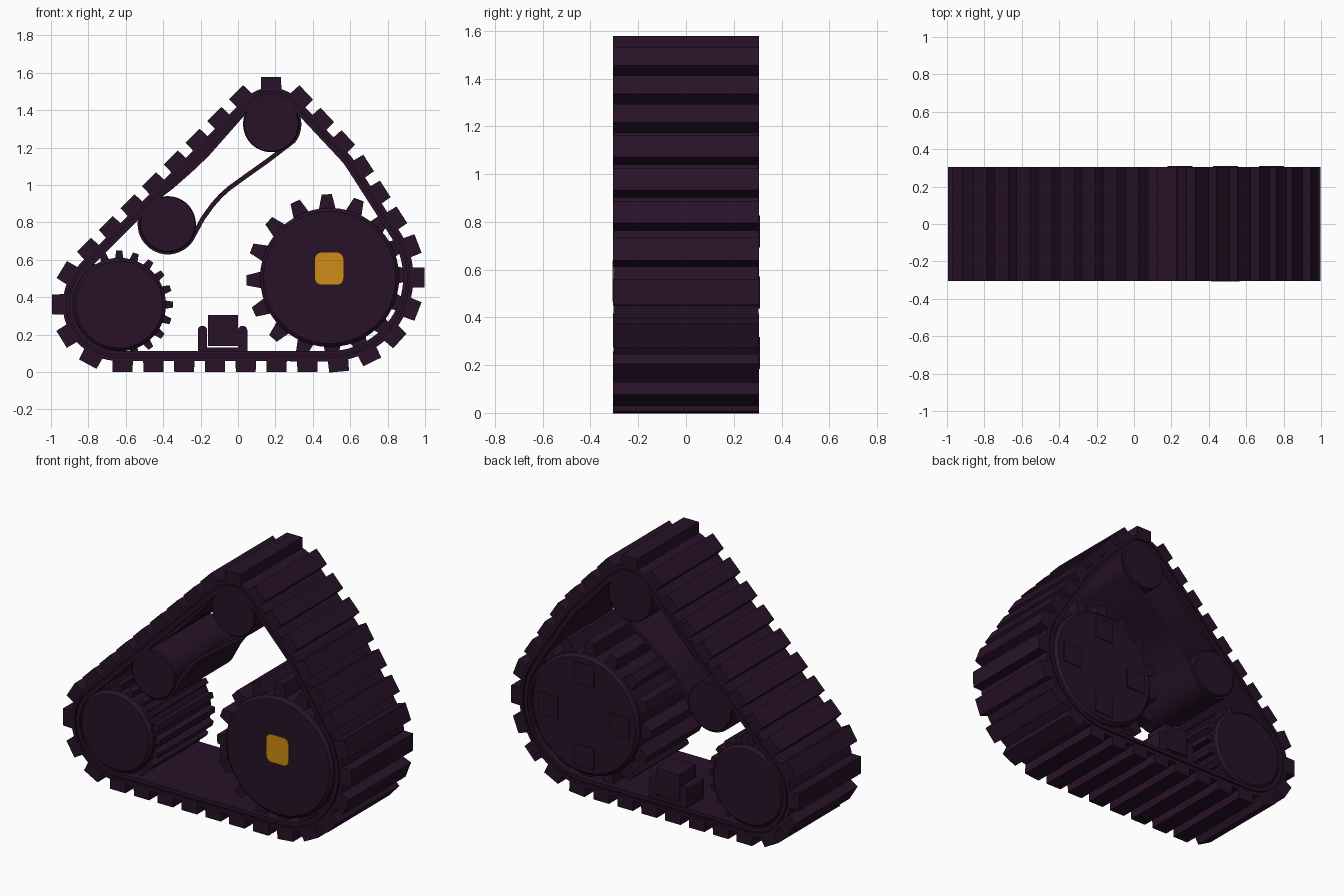
import bpy, bmesh, math
from mathutils import Vector
from mathutils.geometry import convex_hull_2d

if "Cube" in bpy.data.objects:
    bpy.data.objects.remove(bpy.data.objects["Cube"])

def material(name, col):
    m = bpy.data.materials.new(name)
    m.diffuse_color = (*col, 1)
    m.use_nodes = True
    m.node_tree.nodes["Principled BSDF"].inputs["Base Color"].default_value = m.diffuse_color
    return m

PLUM = material("dark plum", (0.021, 0.006, 0.021))
AMBER = material("amber", (0.62, 0.26, 0.008))

def finish(name, bm, mat):
    bmesh.ops.recalc_face_normals(bm, faces=bm.faces[:])
    me = bpy.data.meshes.new(name)
    bm.to_mesh(me)
    bm.free()
    me.materials.append(mat)
    ob = bpy.data.objects.new(name, me)
    bpy.context.collection.objects.link(ob)
    bpy.context.view_layer.objects.active = ob
    ob.select_set(True)
    bpy.ops.object.shade_smooth_by_angle(angle=math.radians(32))
    ob.select_set(False)
    return ob

def add_loft(bm, rings, wrap=False):
    """Bridge rings of xz points, each at its own y; cap the ends or wrap around."""
    loops = [[bm.verts.new((p[0], y, p[1])) for p in pts] for pts, y in rings]
    n = len(loops[0])
    pairs = list(zip(loops, loops[1:])) + ([(loops[-1], loops[0])] if wrap else [])
    for a, b in pairs:
        for i in range(n):
            j = (i + 1) % n
            bm.faces.new((a[i], a[j], b[j], b[i]))
    if not wrap:
        bm.faces.new(loops[0])
        bm.faces.new(loops[-1])

def loft(name, rings, mat=PLUM, wrap=False):
    bm = bmesh.new()
    add_loft(bm, rings, wrap)
    return finish(name, bm, mat)

def arc(c, r, a0=0, a1=360, n=48):
    full = a1 - a0 == 360
    return [Vector((c[0] + r * math.cos(math.radians(a)), c[1] + r * math.sin(math.radians(a))))
            for a in (a0 + (a1 - a0) * i / (n if full else n - 1) for i in range(n))]

def rect(x0, x1, z0, z1):
    return [(x0, z0), (x1, z0), (x1, z1), (x0, z1)]

def disc(name, c, r, y, bevel):
    loft(name, [(arc(c, r - bevel), -y), (arc(c, r), -y + bevel),
                (arc(c, r), y - bevel), (arc(c, r - bevel), y)])

def resample(pts, n):
    """n evenly spaced points with outward normals along a closed loop."""
    m = len(pts)
    segs = [(pts[(i + 1) % m] - pts[i]).length for i in range(m)]
    total, i, walked, pos = sum(segs), 0, 0, []
    for k in range(n):
        s = total * k / n
        while i < m - 1 and walked + segs[i] < s:
            walked += segs[i]
            i += 1
        pos.append(pts[i].lerp(pts[(i + 1) % m], (s - walked) / segs[i]))
    out = []
    for k in range(n):
        t = (pos[(k + 1) % n] - pos[k - 1]).normalized()
        out.append((pos[k], Vector((t.y, -t.x)), t))
    return out

def band(name, path, d0, d1, w):
    outer = [p + nrm * d0 for p, nrm, t in path]
    inner = [p + nrm * d1 for p, nrm, t in path]
    loft(name, [(outer, -w), (outer, w), (inner, w), (inner, -w)], wrap=True)

DRIVE, IDLER = (0.49, 0.505), (-0.635, 0.36)
TOP, MID = (0.177, 1.325), (-0.375, 0.79)

# Track outline: hull around the wheels, with a slight bulge on the right run
cloud = (arc(DRIVE, 0.448, n=120) + arc(IDLER, 0.302, n=120)
         + arc(TOP, 0.195, n=120) + arc((0.372, 0.963), 0.3, n=120))
hull = [cloud[i] for i in convex_hull_2d(cloud)]
area = sum(a.x * b.y - b.x * a.y for a, b in zip(hull, hull[1:] + hull[:1]))
if area < 0:
    hull.reverse()
start = max(range(len(hull)), key=lambda i: hull[i].y)
hull = hull[start:] + hull[:start]
length = sum((a - b).length for a, b in zip(hull, hull[1:] + hull[:1]))

# Layered track belt with a groove along its edges
path = resample(hull, 220)
band("track_belt_outer", path, 0, -0.022, 0.304)
band("track_belt_core", path, -0.02, -0.034, 0.292)
band("track_belt_inner", path, -0.032, -0.055, 0.304)

# Tread bars
bm = bmesh.new()
bars = round(length / 0.163)
fine = resample(hull, bars * 40)
for p, nrm, t in fine[::40]:
    prof = [p + t * x + nrm * h for x, h in
            ((-0.055, -0.012), (0.055, -0.012), (0.053, 0.058), (-0.053, 0.058))]
    add_loft(bm, [(prof, -0.305), (prof, 0.305)])
finish("tread_bars", bm, PLUM)

def sprocket(name, c, r, tip, teeth, base_w, tip_w, phase):
    """Toothed core between two bevelled end discs."""
    disc(name + "_drum", c, r, 0.303, 0.018)
    bm = bmesh.new()
    for k in range(teeth):
        a = math.radians(phase) + 2 * math.pi * k / teeth
        d = Vector((math.cos(a), math.sin(a)))
        s = Vector((-d.y, d.x))
        o = Vector(c)
        prof = [o + d * (r - 0.03) - s * base_w, o + d * (r - 0.03) + s * base_w,
                o + d * tip + s * tip_w, o + d * tip - s * tip_w]
        add_loft(bm, [(prof, -0.27), (prof, 0.27)])
    finish(name + "_teeth", bm, PLUM)

sprocket("drive_wheel", DRIVE, 0.372, 0.445, 16, 0.05, 0.027, 92)
sprocket("idler_wheel", IDLER, 0.25, 0.288, 20, 0.026, 0.016, 90)

# Front hub plate, slightly rounded square
hub = []
for cx, cz, a in ((0.53, 0.605, 0), (0.445, 0.605, 90), (0.445, 0.5, 180), (0.53, 0.5, 270)):
    hub += arc((cx, cz), 0.033, a, a + 90, 5)
loft("hub_plate", [(hub, -0.3075), (hub, -0.3)], AMBER)

# Four plates on the rear of the drive wheel
for k in range(4):
    a = k * math.pi / 2
    x, z = DRIVE[0] + 0.245 * math.cos(a), DRIVE[1] + 0.255 * math.sin(a)
    q = rect(x - 0.067, x + 0.067, z - 0.067, z + 0.067)
    loft("rear_plate", [(q, 0.29), (q, 0.31)])

# Upper rollers
disc("top_roller", TOP, 0.15, 0.302, 0.006)
disc("middle_roller", MID, 0.15, 0.302, 0.006)

# Slack drive belt looped over the two rollers
slack = arc(MID, 0.16, 137, 336, 24)
slack += [Vector(p) for p in ((-0.18, 0.815), (-0.127, 0.888), (-0.085, 0.935), (-0.04, 0.975), (0.05, 1.04), (0.167, 1.123))]
slack += arc(TOP, 0.16, -37, 135, 24)
slack += [Vector(p) for p in ((-0.06, 1.297), (-0.176, 1.166), (-0.27, 1.077), (-0.364, 0.995))]
band("slack_belt", resample(slack, 120), 0.002, -0.022, 0.285)

# Small block held in a rounded bracket near the rear
Y0, Y1 = 0.13, 0.295
q = rect(-0.16, 0.0, 0.14, 0.305)
loft("mount_block", [(q, Y0), (q, Y1)])
for x in (-0.19, 0.025):
    prof = [(x - 0.025, 0.09), (x + 0.025, 0.09)] + [tuple(p) for p in arc((x, 0.222), 0.025, 0, 180, 10)]
    loft("bracket_side", [(prof, Y0), (prof, Y1)])
q = rect(-0.215, 0.05, 0.09, 0.13)
loft("bracket_base", [(q, Y0), (q, Y1)])
